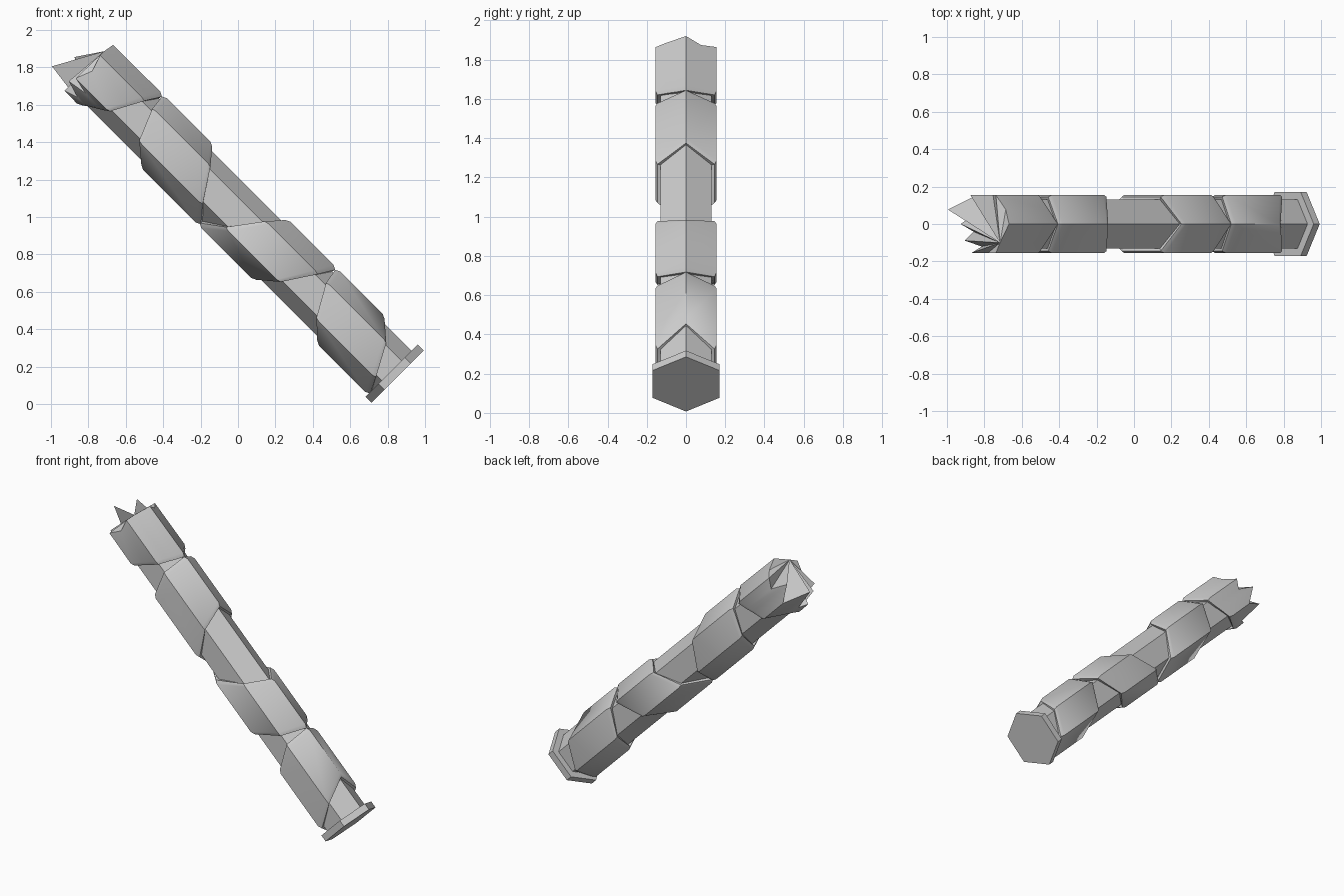
import bpy, bmesh, math

if "Cube" in bpy.data.objects:
    bpy.data.objects.remove(bpy.data.objects["Cube"])

Q = math.sqrt(2)
HEX = [0, 60, 120, 180, 240, 300]


def place(ang, r, s):
    """Point on a hexagonal section, s along the 45 degree leaning axis."""
    k = r * math.cos(math.pi / 6) / math.cos(math.radians(ang % 60 - 30))
    u, y = k * math.cos(math.radians(ang)), k * math.sin(math.radians(ang))
    return ((1 + Q * (u - s)) / 2, y, (1 + Q * (u + s)) / 2)


def level(vals, ang):
    """Mirrored slant: heights given at 0, 60, 120 and 180 degrees."""
    a = min(ang, 360 - ang) / 60
    i = min(int(a), 2)
    return vals[i] + (vals[i + 1] - vals[i]) * (a - i)


def loft(name, angles, rings, apex=0):
    """Rings of (radius, height function), both ends closed as fans."""
    bm = bmesh.new()
    n = len(angles)
    loops = [[bm.verts.new(place(a, r, f(a))) for a in angles] for r, f in rings]
    for lo, hi in zip(loops, loops[1:]):
        for i in range(n):
            j = (i + 1) % n
            bm.faces.new((lo[i], lo[j], hi[j], hi[i]))
    for ring, start in ((loops[0], 0), (loops[-1], apex)):
        for i in range(1, n - 1):
            bm.faces.new([ring[(start + k) % n] for k in (0, i, i + 1)])
    bmesh.ops.recalc_face_normals(bm, faces=bm.faces)
    me = bpy.data.meshes.new(name)
    bm.to_mesh(me)
    bm.free()
    ob = bpy.data.objects.new(name, me)
    bpy.context.collection.objects.link(ob)
    bpy.ops.object.select_all(action='DESELECT')
    ob.select_set(True)
    bpy.context.view_layer.objects.active = ob
    bpy.ops.object.shade_smooth_by_angle(angle=math.radians(35))
    return ob


def slant(vals, off=0.0):
    return lambda a: level(vals, a) + off


# Hexagonal core and end plate
loft("shaft", HEX, [(0.15, lambda a: -0.47), (0.15, slant((1.62, 1.64, 1.69, 1.735)))])
loft("end_plate", HEX, [(0.197, lambda a: -0.5), (0.197, lambda a: -0.455)])

# Slanted wrapping bands with softened rims
bands = {
    "lower_band": ((-0.233, -0.33, -0.42, -0.46), (0.14, 0.125, 0.03, -0.06)),
    "middle_band": ((0.14, 0.19, 0.30, 0.40), (0.516, 0.59, 0.715, 0.83)),
    "upper_band": ((1.07, 1.00, 0.89, 0.82), (1.45, 1.44, 1.37, 1.27)),
}
for name, (lo, hi) in bands.items():
    loft(name, HEX, [(0.15, slant(lo, 0.005)), (0.168, slant(lo)), (0.18, slant(lo, 0.025)),
                     (0.18, slant(hi, -0.025)), (0.168, slant(hi)), (0.15, slant(hi, -0.005))])

# Splintered top band: jagged rim closed by a fan from one rim point
jag = {0: 1.83, 30: 1.81, 60: 1.84, 80: 1.80, 95: 1.93, 120: 1.81, 150: 1.98,
       168: 1.79, 180: 1.84, 195: 1.765, 215: 1.86, 228: 1.75, 240: 1.845,
       270: 1.81, 300: 1.84, 320: 1.84, 340: 1.81}
low = (1.45, 1.50, 1.59, 1.72)
angles = list(jag)
loft("broken_top_band", angles,
     [(0.15, slant(low, 0.005)), (0.168, slant(low)), (0.18, slant(low, 0.025)),
      (0.178, lambda a: jag[a])], apex=angles.index(320))
